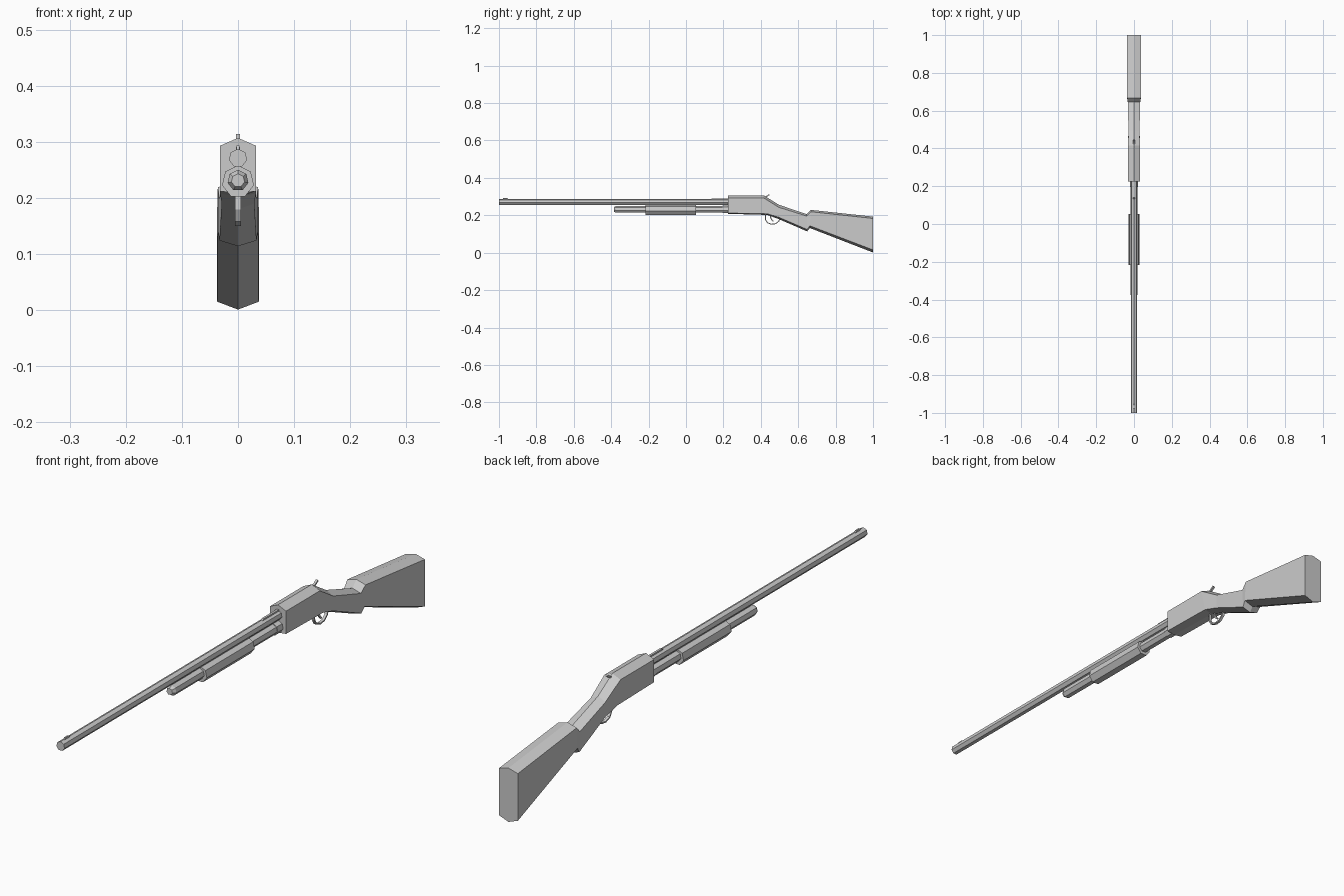
import bpy, bmesh
from math import sin, cos, pi
from mathutils import Vector

if "Cube" in bpy.data.objects:
    bpy.data.objects.remove(bpy.data.objects["Cube"])


def finish(name, bm):
    bmesh.ops.recalc_face_normals(bm, faces=bm.faces)
    me = bpy.data.meshes.new(name)
    bm.to_mesh(me)
    bm.free()
    ob = bpy.data.objects.new(name, me)
    bpy.context.collection.objects.link(ob)
    return ob


def loft(name, rings):
    """Skin a closed solid through rings of equal point count."""
    bm = bmesh.new()
    vs = [[bm.verts.new(p) for p in r] for r in rings]
    n = len(vs[0])
    for a, b in zip(vs, vs[1:]):
        for i in range(n):
            j = (i + 1) % n
            bm.faces.new((a[i], a[j], b[j], b[i]))
    bm.faces.new(vs[0])
    bm.faces.new(vs[-1])
    return finish(name, bm)


def tube(name, z, stations, sides=7):
    """Faceted tube along y; stations are (y, radius)."""
    return loft(name, [[(r * sin(2 * pi * i / sides), y, z + r * cos(2 * pi * i / sides))
                        for i in range(sides)] for y, r in stations])


def plate(name, profile, half):
    """Side (y, z) profile given a thickness across x."""
    return loft(name, [[(x, y, z) for y, z in profile] for x in (-half, half)])


def strip(name, path, half_x, half_t):
    """Flat strip following a (y, z) path."""
    rings = []
    for i, p in enumerate(path):
        a, b = Vector(path[max(i - 1, 0)]), Vector(path[min(i + 1, len(path) - 1)])
        t = (b - a).normalized()
        n = Vector((-t.y, t.x)) * half_t
        q = Vector(p)
        rings.append([(sx * half_x, *(q + s * n)) for sx, s in ((-1, -1), (1, -1), (1, 1), (-1, 1))])
    return loft(name, rings)


# Receiver, wrist and butt: hexagonal sections with ridged top and bottom
# (y top, z top, y bottom, z bottom, half width, bottom ridge depth)
sections = [
    (0.225, 0.307, 0.225, 0.208, 0.032, 0.004),
    (0.415, 0.307, 0.435, 0.202, 0.032, 0.006),
    (0.495, 0.257, 0.495, 0.180, 0.029, 0.010),
    (0.645, 0.206, 0.648, 0.114, 0.033, 0.010),
    (0.667, 0.229, 0.662, 0.132, 0.036, 0.012),
    (1.000, 0.193, 1.000, 0.001, 0.037, 0.014),
]
rings = []
for yt, zt, yb, zb, w, d in sections:
    c = 0.014 if yt < 0.6 else 0.010
    rings.append([(0, yt, zt), (w, yt, zt - c), (w, yb, zb + d),
                  (0, yb, zb), (-w, yb, zb + d), (-w, yt, zt - c)])
loft("receiver_and_stock", rings)

# Barrel, magazine tube, collar and sliding fore-end
tube("barrel", 0.271, [(-1.0, 0.0165), (0.24, 0.0165)])
tube("magazine_tube", 0.231, [(-0.386, 0.012), (-0.374, 0.019), (0.24, 0.019)])
tube("magazine_collar", 0.231, [(0.195, 0.0215), (0.228, 0.0215)])
tube("fore_end", 0.229, [(-0.216, 0.029), (0.054, 0.029)])

# Sights
plate("front_sight", [(-0.983, 0.283), (-0.976, 0.293), (-0.957, 0.293), (-0.945, 0.283)], 0.0025)
plate("rear_sight", [(0.13, 0.283), (0.14, 0.291), (0.225, 0.291), (0.225, 0.283)], 0.004)

# Hammer spur
strip("hammer", [(0.405, 0.285), (0.422, 0.297), (0.433, 0.302), (0.446, 0.311)], 0.004, 0.003)

# Trigger and guard
strip("trigger_guard", [(0.426, 0.208), (0.424, 0.180), (0.435, 0.160), (0.458, 0.152),
                        (0.480, 0.155), (0.497, 0.170), (0.502, 0.188)], 0.005, 0.0025)
strip("trigger", [(0.452, 0.205), (0.453, 0.186), (0.460, 0.174), (0.467, 0.168)], 0.003, 0.003)
